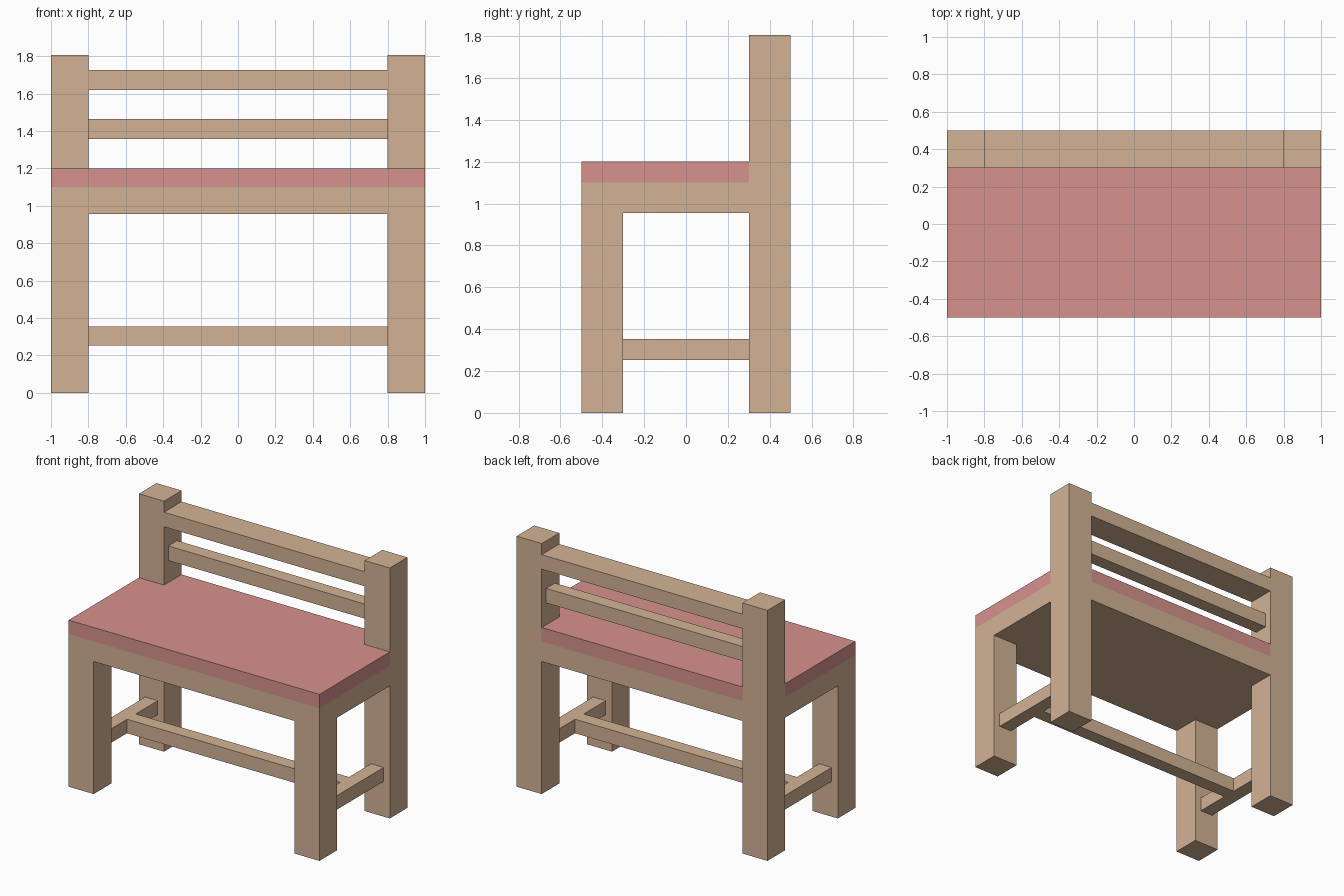
import bpy
import bmesh

if "Cube" in bpy.data.objects:
    bpy.data.objects.remove(bpy.data.objects["Cube"])


def material(name, color):
    m = bpy.data.materials.new(name)
    m.diffuse_color = color
    m.use_nodes = True
    m.node_tree.nodes["Principled BSDF"].inputs["Base Color"].default_value = m.diffuse_color
    return m


wood = material("wood", (0.65, 0.45, 0.30, 1))
pink = material("pink_cushion", (0.68, 0.29, 0.27, 1))


def prism(name, outline, z0, z1, mat):
    """Extrude a plan outline (x, y) from z0 up to z1."""
    bm = bmesh.new()
    face = bm.faces.new([bm.verts.new((x, y, z0)) for x, y in outline])
    top = bmesh.ops.extrude_face_region(bm, geom=[face])["geom"]
    verts = [v for v in top if isinstance(v, bmesh.types.BMVert)]
    bmesh.ops.translate(bm, verts=verts, vec=(0, 0, z1 - z0))
    bmesh.ops.recalc_face_normals(bm, faces=bm.faces)
    mesh = bpy.data.meshes.new(name)
    bm.to_mesh(mesh)
    bm.free()
    mesh.materials.append(mat)
    obj = bpy.data.objects.new(name, mesh)
    bpy.context.collection.objects.link(obj)
    return obj


def box(name, x, y, z):
    outline = [(x[0], y[0]), (x[1], y[0]), (x[1], y[1]), (x[0], y[1])]
    return prism(name, outline, *z, wood)


# Seat plan, notched around the back posts
plan = [(-1, -0.5), (1, -0.5), (1, 0.3), (0.8, 0.3),
        (0.8, 0.5), (-0.8, 0.5), (-0.8, 0.3), (-1, 0.3)]
prism("seat_base", plan, 0.955, 1.1, wood)
prism("seat_cushion", plan, 1.1, 1.2, pink)

# Legs, back posts and side stretchers
for side, s in (("left", -1), ("right", 1)):
    leg_x = sorted((0.8 * s, s))
    box(f"front_leg_{side}", leg_x, (-0.5, -0.3), (0, 0.955))
    box(f"back_post_{side}", leg_x, (0.3, 0.5), (0, 1.805))
    box(f"side_stretcher_{side}", sorted((0.85 * s, 0.95 * s)),
        (-0.3, 0.3), (0.253, 0.354))

# Long stretcher between the side stretchers
box("long_stretcher", (-0.85, 0.85), (-0.05, 0.05), (0.253, 0.354))

# Backrest rails
box("top_rail", (-0.8, 0.8), (0.3, 0.5), (1.62, 1.725))
box("middle_rail", (-0.8, 0.8), (0.35, 0.45), (1.358, 1.463))
